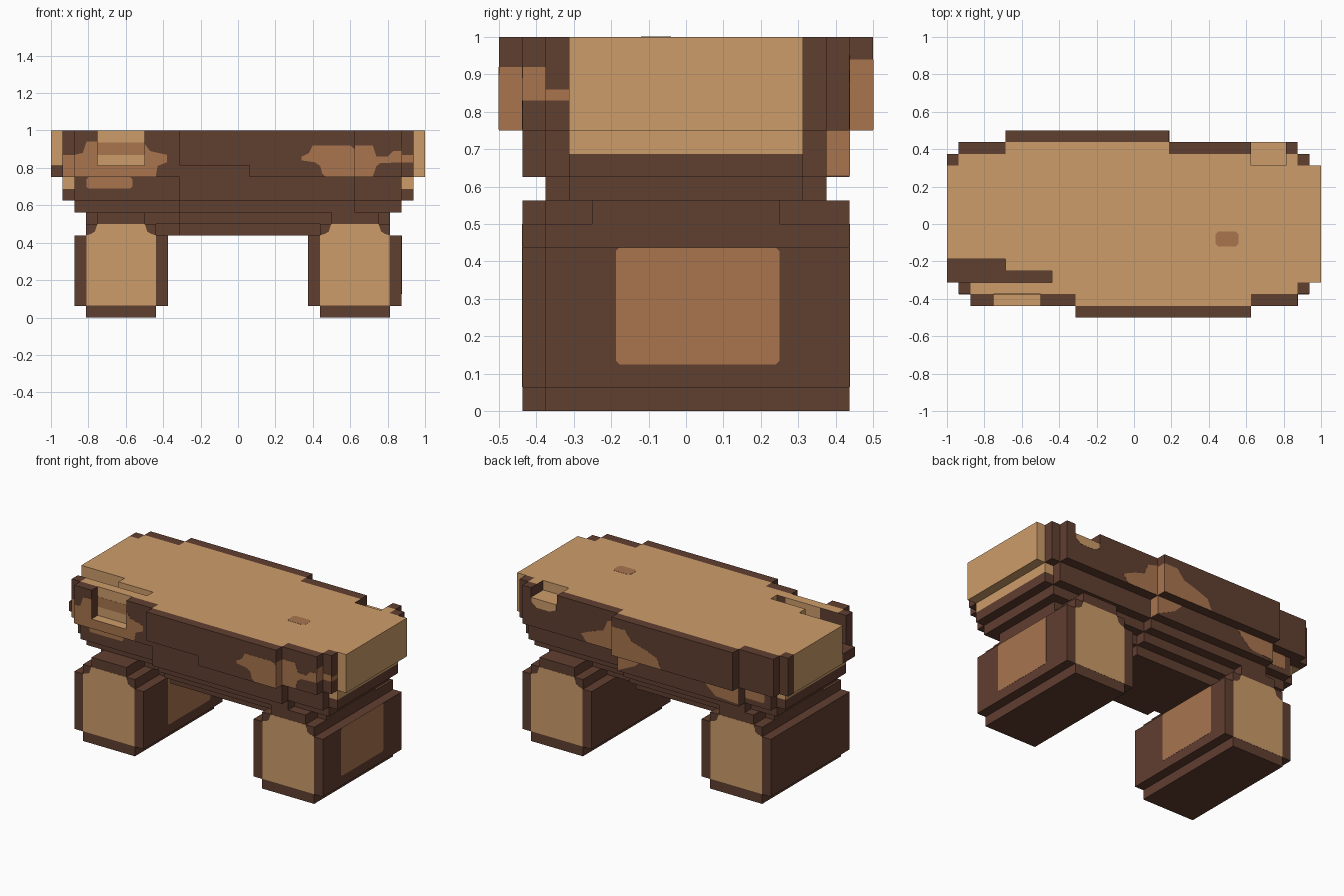
import bpy, bmesh
from mathutils import Vector

if "Cube" in bpy.data.objects:
    bpy.data.objects.remove(bpy.data.objects["Cube"], do_unlink=True)

U = 1 / 16            # block size


def material(name, rgb):
    m = bpy.data.materials.new(name)
    m.use_nodes = True
    m.diffuse_color = (*rgb, 1)
    m.node_tree.nodes["Principled BSDF"].inputs["Base Color"].default_value = (*rgb, 1)
    return m


MATS = [material("dark bark", (0.118, 0.049, 0.030)),
        material("pale wood", (0.610, 0.335, 0.145)),
        material("worn brown", (0.395, 0.178, 0.078))]
DARK, PALE, WORN = 0, 1, 2


def finish(name, bm):
    bmesh.ops.recalc_face_normals(bm, faces=bm.faces)
    me = bpy.data.meshes.new(name)
    bm.to_mesh(me)
    bm.free()
    for m in MATS:
        me.materials.append(m)
    ob = bpy.data.objects.new(name, me)
    bpy.context.collection.objects.link(ob)
    return ob


def blocks(name, boxes):
    """Boxes given in block units: x0, x1, y0, y1, z0, z1, side colour, top colour."""
    bm = bmesh.new()
    for x0, x1, y0, y1, z0, z1, side, top in boxes:
        vs = bmesh.ops.create_cube(bm, size=1)["verts"]
        for v in vs:
            v.co = Vector((x1 if v.co.x > 0 else x0, y1 if v.co.y > 0 else y0,
                           z1 if v.co.z > 0 else z0)) * U
        for f in {f for v in vs for f in v.link_faces}:
            is_top = all(abs(v.co.z - z1 * U) < 1e-6 for v in f.verts)
            f.material_index = top if is_top else side
    return finish(name, bm)


def plate(name, axis, pos, pts, mat):
    """Thin coloured plate lying on the plane axis = pos."""
    def at(a, b, d):
        return {"x": (d, a, b), "y": (a, d, b), "z": (a, b, d)}[axis]
    bm = bmesh.new()
    lo = [bm.verts.new(at(a, b, pos - 0.001)) for a, b in pts]
    hi = [bm.verts.new(at(a, b, pos + 0.001)) for a, b in pts]
    bm.faces.new(lo)
    bm.faces.new(hi[::-1])
    n = len(pts)
    for i in range(n):
        j = (i + 1) % n
        bm.faces.new((lo[i], lo[j], hi[j], hi[i]))
    for f in bm.faces:
        f.material_index = mat
    return finish(name, bm)


def rect(a0, a1, b0, b1, c=0.0):
    if not c:
        return [(a0, b0), (a1, b0), (a1, b1), (a0, b1)]
    return [(a0 + c, b0), (a1 - c, b0), (a1, b0 + c), (a1, b1 - c),
            (a1 - c, b1), (a0 + c, b1), (a0, b1 - c), (a0, b0 + c)]


# Staggered legs with pale end panels and a worn patch on one side
for side, cx, y0, y1 in (("right", -10, -7, 6), ("left", 10, -6, 7)):
    blocks(f"{side}_leg", [
        (cx - 3, cx + 3, y0, y1, 0, 1, DARK, DARK),
        (cx - 4, cx + 4, y0, y1, 1, 7, DARK, DARK),
        (cx - 3, cx + 3, y0, y1, 7, 8, DARK, DARK),
        (cx - 2, cx + 2, y0, y1, 8, 9, DARK, DARK),
        (cx - 3, cx + 3, -4, 4, 8, 9, DARK, DARK)])
    c = cx * U
    panel = [(c - .186, .064), (c + .186, .064), (c + .186, .44), (c + .16, .447),
             (c + .14, .46), (c + .127, .5), (c - .127, .5), (c - .14, .46),
             (c - .16, .447), (c - .186, .44)]
    for end, y in (("front", y0 * U), ("back", y1 * U)):
        plate(f"{side}_leg_{end}_panel", "y", y, panel, PALE)
    plate(f"{side}_leg_side_patch", "x", (cx + 4) * U,
          rect(-.1875, .25, .125, .4375, .01), WORN)

# Stepped beam between the legs, with a rib shifted left in front and right behind
blocks("beam", [
    (-7, 7, -3, 3, 7, 8, DARK, DARK),
    (-5, 7, -4, -3, 7, 8, DARK, DARK), (-7, 3, 3, 4, 7, 8, DARK, DARK),
    (-8, 8, -4, 4, 8, 9, DARK, DARK),
    (-5, 8, -5, -4, 8, 9, DARK, DARK), (-8, 3, 4, 5, 8, 9, DARK, DARK)])

# Stepped underside of the seat, ribs continuing the beam
blocks("seat_underside", [
    (-14, 14, -5, 5, 9, 10, DARK, DARK),
    (-5, 10, -6, -5, 9, 10, DARK, DARK), (-11, 3, 5, 6, 9, 10, DARK, DARK),
    (-15, 15, -5, 5, 10, 11, DARK, DARK), (-15, 15, -5, 5, 11, 12, PALE, PALE),
    (-14, 14, -6, 6, 10, 12, DARK, DARK),
    (-5, 10, -7, -6, 10, 12, DARK, DARK), (-11, 3, 6, 7, 10, 12, DARK, DARK)])

# Pale heart of the seat
blocks("seat_core", [
    (-16, 16, -3, 5, 12, 16, PALE, PALE),
    (-11, 16, -4, -3, 12, 16, PALE, PALE),
    (-7, 16, -5, -4, 12, 16, PALE, PALE)])

# Sunken trench in the seat top
blocks("seat_trench", [(-16, -11, -5, -3, 12, 13, DARK, DARK),
                       (-11, -7, -5, -4, 12, 13, DARK, DARK)])

# Bark along the front, with a pale notch
blocks("front_bark", [
    (-15, -14, -6, -5, 12, 16, DARK, DARK),
    (-14, -12, -6, -5, 12, 16, DARK, PALE),
    (-12, -8, -6, -5, 12, 16, PALE, PALE),
    (-8, 14, -6, -5, 12, 16, DARK, PALE),
    (14, 15, -6, -5, 12, 16, DARK, DARK),
    (-14, -12, -7, -6, 12, 16, DARK, DARK),
    (-12, -8, -7, -6, 12, 13, DARK, PALE),
    (-8, -5, -7, -6, 12, 16, DARK, DARK),
    (-5, 10, -7, -6, 12, 16, DARK, PALE),
    (10, 14, -7, -6, 12, 16, DARK, DARK),
    (-5, 1, -8, -7, 13, 16, DARK, DARK),
    (1, 10, -8, -7, 12, 16, DARK, DARK)])

# Bark along the back, with a shallow pale notch
blocks("back_bark", [
    (-16, -15, 5, 6, 12, 16, DARK, DARK),
    (-15, 10, 5, 6, 12, 16, DARK, PALE),
    (13, 14, 5, 6, 12, 16, DARK, PALE),
    (14, 15, 5, 6, 12, 16, DARK, DARK),
    (-15, -11, 6, 7, 12, 16, DARK, DARK),
    (-11, 3, 6, 7, 12, 16, DARK, PALE),
    (3, 10, 6, 7, 12, 16, DARK, DARK),
    (10, 13, 5, 7, 12, 15, DARK, PALE),
    (13, 14, 6, 7, 12, 16, DARK, DARK),
    (-11, 3, 7, 8, 12, 16, DARK, DARK)])
plate("back_notch_edge", "y", 7 * U,
      [(.63, .9375), (.81, .9375), (.81, .91), (.77, .88), (.68, .88), (.63, .90)], PALE)

# Worn patches on the top and front
plate("top_patch", "z", 1.0, rect(.435, .56, -.12, -.04, .015), WORN)
plate("front_patch_middle", "y", -.5,
      [(.34, .84), (.41, .83), (.44, .81), (.45, .77), (.47, .752), (.625, .752),
       (.625, .90), (.60, .92), (.40, .92), (.38, .88), (.34, .86)], WORN)
plate("front_patch_left", "y", -.4375,
      [(.625, .752), (.72, .752), (.74, .81), (.76, .825), (.875, .83), (.875, .89),
       (.83, .89), (.80, .86), (.74, .86), (.72, .92), (.625, .92)], WORN)
plate("front_patch_corner", "y", -.375, rect(.875, .935, .83, .87), WORN)
plate("front_patch_right", "y", -.4375,
      [(-.875, .752), (-.44, .752), (-.43, .81), (-.38, .83), (-.38, .87), (-.47, .89),
       (-.5, .93), (-.5, .8125), (-.75, .8125), (-.75, .94), (-.81, .94),
       (-.83, .88), (-.875, .87)], WORN)
plate("front_patch_right_corner", "y", -.375, rect(-.935, -.875, .752, .87), WORN)
plate("front_notch_patch", "y", -.375, rect(-.75, -.5, .87, .935), WORN)
plate("front_patch_low", "y", -.375, rect(-.81, -.565, .69, .75, .01), WORN)

# Worn patches on the back
plate("back_patch_left", "y", .4375,
      [(.45, .80), (.36, .84), (.29, .86), (.26, .93), (.1875, .95), (.1875, .752),
       (.41, .752)], WORN)
plate("back_patch_middle", "y", .5,
      [(.1875, .94), (.09, .94), (.04, .88), (-.06, .85), (-.14, .82), (-.17, .752),
       (.1875, .752)], WORN)
plate("back_patch_rib", "y", .4375, [(.1875, .63), (.1875, .75), (0, .75), (.06, .69)], WORN)
plate("back_patch_low", "y", .4375,
      [(-.42, .75), (-.46, .70), (-.52, .65), (-.6875, .64), (-.6875, .75)], WORN)
plate("back_patch_low_corner", "y", .375, rect(-.83, -.6875, .66, .75, .01), WORN)

# Worn patches on the stepped left ends
for name, x, r in (("front_plank", .625, (-.5, -.4375, .75, .92)),
                   ("front_bark", .875, (-.4375, -.375, .83, .92)),
                   ("front_corner", .9375, (-.375, -.3125, .83, .86)),
                   ("back_plank", .1875, (.4375, .5, .75, .94)),
                   ("back_rib", .1875, (.375, .4375, .63, .75))):
    plate(f"{name}_end_patch", "x", x, rect(*r), WORN)
